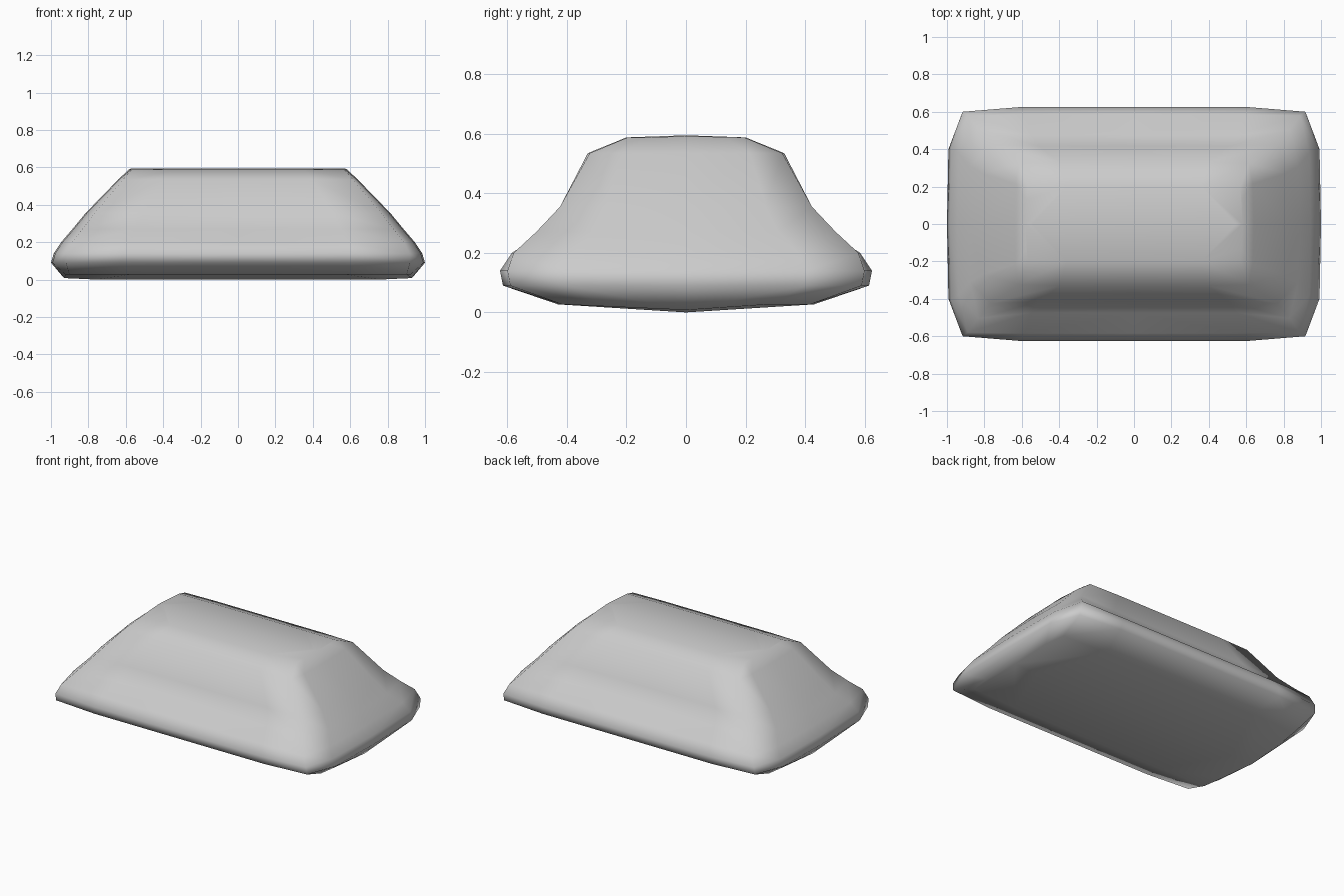
import bpy
import bmesh

cube = bpy.data.objects.get("Cube")
if cube:
    bpy.data.objects.remove(cube, do_unlink=True)

# One flat grey for the whole shell
grey = bpy.data.materials.new("plain_grey")
grey.use_nodes = True
colour = (0.6, 0.6, 0.6, 1)
grey.diffuse_color = colour
grey.node_tree.nodes["Principled BSDF"].inputs["Base Color"].default_value = colour

# Levels from bottom to top: half length, half depth, height, corner x and y factors
LEVELS = [
    (0.93, 0.43, 0.027, 0.97, 0.97),
    (1.00, 0.615, 0.09, 0.92, 0.96),
    (0.985, 0.625, 0.14, 0.93, 0.96),
    (0.945, 0.585, 0.20, 0.94, 0.99),
    (0.885, 0.475, 0.27, 0.94, 1.06),
    (0.815, 0.415, 0.355, 0.94, 1.02),
    (0.64, 0.33, 0.535, 0.96, 0.98),
    (0.58, 0.20, 0.588, 0.98, 0.98),
]

bm = bmesh.new()


def quarter_ring(x, y, z, cx, cy):
    """Rounded corner outline of one quarter, from the end to the side."""
    points = [(x, 0), (x * 0.992, y * 0.65), (x * cx, y * cy), (x * 0.62, y), (0, y)]
    return [bm.verts.new((px, py, z)) for px, py in points]


def cap(ring, x, z, end_z):
    """Close a ring towards a slightly crowned centre line."""
    ring[0].co.z = end_z
    inner = bm.verts.new((x * 0.8, 0, z))
    centre = bm.verts.new((0, 0, z))
    bm.faces.new((inner, ring[0], ring[1], ring[2], ring[3]))
    bm.faces.new((centre, inner, ring[3], ring[4]))


# Loft the quarter shell and close its base and roof
rings = [quarter_ring(*level) for level in LEVELS]
for low, high in zip(rings, rings[1:]):
    for i in range(len(low) - 1):
        bm.faces.new((low[i], low[i + 1], high[i + 1], high[i]))
cap(rings[0], 0.95, 0.0, 0.008)
cap(rings[-1], 0.68, 0.595, 0.592)
bmesh.ops.recalc_face_normals(bm, faces=bm.faces)
if sum(f.normal.dot(f.calc_center_median()) for f in bm.faces) < 0:
    bmesh.ops.reverse_faces(bm, faces=bm.faces)
for face in bm.faces:
    face.smooth = True

mesh = bpy.data.meshes.new("shell_body")
bm.to_mesh(mesh)
bm.free()
mesh.materials.append(grey)
shell = bpy.data.objects.new("shell_body", mesh)
bpy.context.collection.objects.link(shell)

# Mirror the quarter to all four corners
mirror = shell.modifiers.new("four_corners", "MIRROR")
mirror.use_axis = (True, True, False)
mirror.use_clip = True
mirror.merge_threshold = 0.001
